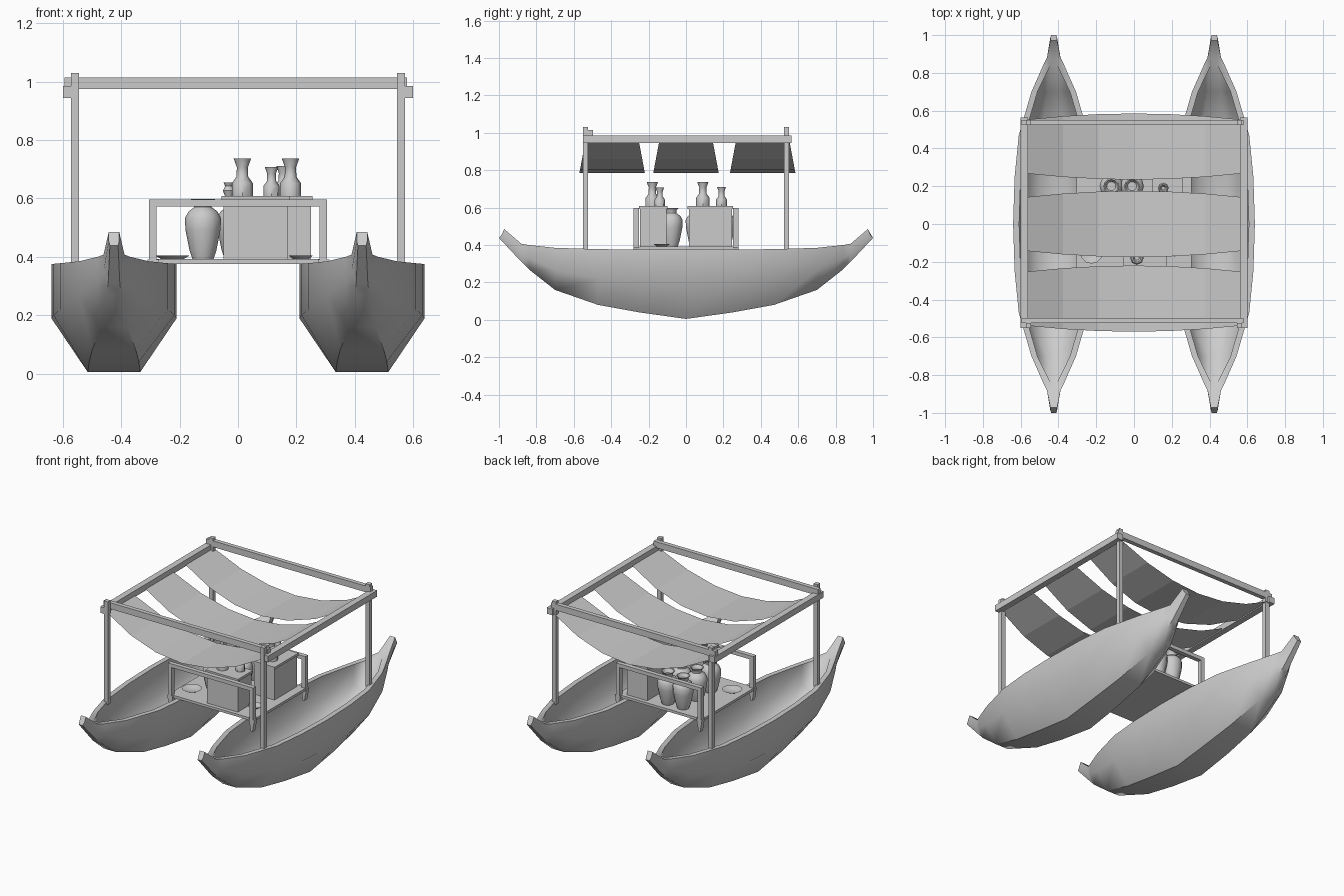
import bpy, bmesh, math

if "Cube" in bpy.data.objects:
    bpy.data.objects.remove(bpy.data.objects["Cube"])


def make(name, bm, smooth=None):
    me = bpy.data.meshes.new(name)
    bmesh.ops.remove_doubles(bm, verts=bm.verts, dist=0.0002)
    if name != "canopy_cloth":
        bmesh.ops.recalc_face_normals(bm, faces=bm.faces)
    bm.to_mesh(me)
    bm.free()
    ob = bpy.data.objects.new(name, me)
    bpy.context.collection.objects.link(ob)
    if smooth:
        bpy.ops.object.select_all(action='DESELECT')
        ob.select_set(True)
        bpy.context.view_layer.objects.active = ob
        bpy.ops.object.shade_smooth_by_angle(angle=math.radians(smooth))
    return ob


def box(name, x0, x1, y0, y1, z0, z1):
    bm = bmesh.new()
    bmesh.ops.create_cube(bm, size=1)
    for v in bm.verts:
        v.co = ((x0 + x1) / 2 + v.co.x * (x1 - x0),
                (y0 + y1) / 2 + v.co.y * (y1 - y0),
                (z0 + z1) / 2 + v.co.z * (z1 - z0))
    return make(name, bm)


def lathe(name, profile, x, y, z, sides):
    bm = bmesh.new()
    rings = [[bm.verts.new((x + r * math.cos(2 * math.pi * i / sides),
                            y + r * math.sin(2 * math.pi * i / sides), z + h))
              for i in range(sides)] for r, h in profile]
    for a, b in zip(rings, rings[1:]):
        for i in range(sides):
            j = (i + 1) % sides
            bm.faces.new((a[i], a[j], b[j], b[i]))
    bm.faces.new(rings[0][::-1])
    bm.faces.new(rings[-1])
    return make(name, bm, 45)


# Hull stations: y, top y, half width, keel half width, keel z, chine z, gunwale z, inner floor z
STATIONS = [
    (0.00, 0.00, 0.215, 0.090, 0.005, 0.190, 0.375, 0.07),
    (0.25, 0.25, 0.207, 0.085, 0.040, 0.200, 0.376, 0.09),
    (0.47, 0.47, 0.185, 0.075, 0.080, 0.220, 0.378, 0.13),
    (0.70, 0.70, 0.118, 0.045, 0.160, 0.265, 0.385, 0.22),
    (0.84, 0.84, 0.056, 0.025, 0.270, 0.330, 0.400, None),
    (0.88, 0.88, 0.036, 0.020, 0.310, 0.350, 0.407, None),
    (1.00, 0.972, 0.018, 0.014, 0.438, 0.455, 0.485, None),
]


def section(st, s):
    y, ty, w, b, kz, cz, gz, fz = st
    outer = [(w, ty, gz), (w, (y + ty) / 2, cz), (b, y, kz)]
    if fz is None:
        inner = [(w * 0.3, ty, gz)] * 3
    else:
        t = 0.032
        inner = [(w - t, ty, gz), (w - t, y, max(cz, fz + 0.02)), (max(b - 0.01, 0.02), y, fz)]
    half = outer[::-1] + inner
    pts = half + [(-x, yy, z) for x, yy, z in half[::-1]]
    return [(x, yy * s, z) for x, yy, z in pts]


# Two hulls
for side in (-1, 1):
    bm = bmesh.new()
    secs = [section(s, -1) for s in STATIONS[:0:-1]] + [section(s, 1) for s in STATIONS]
    rings = [[bm.verts.new((x + side * 0.425, y, z)) for x, y, z in sec] for sec in secs]
    n = len(rings[0])
    for a, b in zip(rings, rings[1:]):
        for i in range(n):
            j = (i + 1) % n
            bm.faces.new((a[i], a[j], b[j], b[i]))
    bm.faces.new(rings[0])
    bm.faces.new(rings[-1])
    bmesh.ops.dissolve_degenerate(bm, dist=0.0002, edges=bm.edges)
    make("hull", bm, 50)

# Canopy frame: posts, cross beams and side beams
for sx in (-1, 1):
    for sy in (-1, 1):
        x, y = sx * 0.559, sy * 0.537
        box("canopy_post", x - 0.014, x + 0.014, y - 0.014, y + 0.014, 0.365, 1.03)
    box("side_beam", sx * 0.58 - 0.02, sx * 0.58 + 0.02, -0.55, 0.565, 0.945, 0.985)
box("front_cross_beam", -0.595, 0.58, -0.525, -0.497, 0.975, 1.015)
box("back_cross_beam", -0.595, 0.58, 0.523, 0.551, 0.975, 1.015)

# Three sagging cloths, wider at the middle
for cy in (-0.395, 0.0, 0.41):
    bm = bmesh.new()
    seg, prev = 6, None
    for i in range(seg + 1):
        u = -1 + 2 * i / seg
        sag = 1 - u * u
        z, hw = 0.955 - 0.17 * sag, 0.143 + 0.032 * sag
        cur = [bm.verts.new((0.565 * u, cy + s * hw, z)) for s in (-1, 1)]
        if prev:
            bm.faces.new((prev[0], cur[0], cur[1], prev[1]))
        prev = cur
    make("canopy_cloth", bm)

# Deck between the hulls
box("deck", -0.305, 0.305, -0.27, 0.27, 0.376, 0.392)

# Railings at front and back of the deck, with tapered pegs into the hulls
for sy in (-1, 1):
    y = sy * 0.266
    box("rail_top", -0.305, 0.305, y - 0.014, y + 0.014, 0.573, 0.597)
    for sx in (-1, 1):
        x = sx * 0.292
        box("rail_post", x - 0.013, x + 0.013, y - 0.014, y + 0.014, 0.376, 0.575)
        peg = box("deck_peg", x - 0.018, x + 0.022, y - 0.014, y + 0.014, 0.31, 0.39)
        for v in peg.data.vertices:
            if v.co.z < 0.35:
                v.co.x = x + (v.co.x - x) * 0.3

# Crates with lids
for x0, x1, y0, y1 in ((-0.05, 0.17, -0.245, -0.105), (0.105, 0.25, 0.015, 0.245)):
    box("crate", x0, x1, y0, y1, 0.39, 0.595)
    box("crate_lid", x0 - 0.006, x1 + 0.006, y0 - 0.006, y1 + 0.006, 0.593, 0.608)

# Tall vases standing on the deck
VASE = [(0.036, 0), (0.046, 0.03), (0.06, 0.10), (0.062, 0.14), (0.05, 0.163),
        (0.03, 0.178), (0.03, 0.195), (0.042, 0.207), (0.036, 0.207), (0.024, 0.185)]
for x, y in ((-0.12, -0.08), (-0.12, 0.06), (-0.12, 0.2), (-0.01, 0.06), (-0.01, 0.2)):
    lathe("vase", VASE, x, y, 0.392, 12)

# Large and small bottles on the crates
BOTTLE = [(0.036, 0), (0.036, 0.045), (0.02, 0.068), (0.019, 0.10), (0.03, 0.13), (0.022, 0.13), (0.012, 0.10)]
for x, y, k in ((0.015, -0.18, 1), (0.18, 0.09, 1), (0.115, -0.14, 0.78), (0.155, 0.19, 0.8)):
    lathe("bottle", [(r * k, h * k) for r, h in BOTTLE], x, y, 0.607, 8)
lathe("small_pot", [(0.012, 0), (0.02, 0.02), (0.012, 0.035), (0.018, 0.048)], -0.032, -0.14, 0.607, 8)

# Dishes on the deck
for x, y, r in ((-0.225, -0.15, 0.06), (0.215, -0.13, 0.042)):
    lathe("dish", [(r * 0.6, 0), (r, 0.014), (r * 0.93, 0.014), (r * 0.55, 0.004)], x, y, 0.391, 12)
